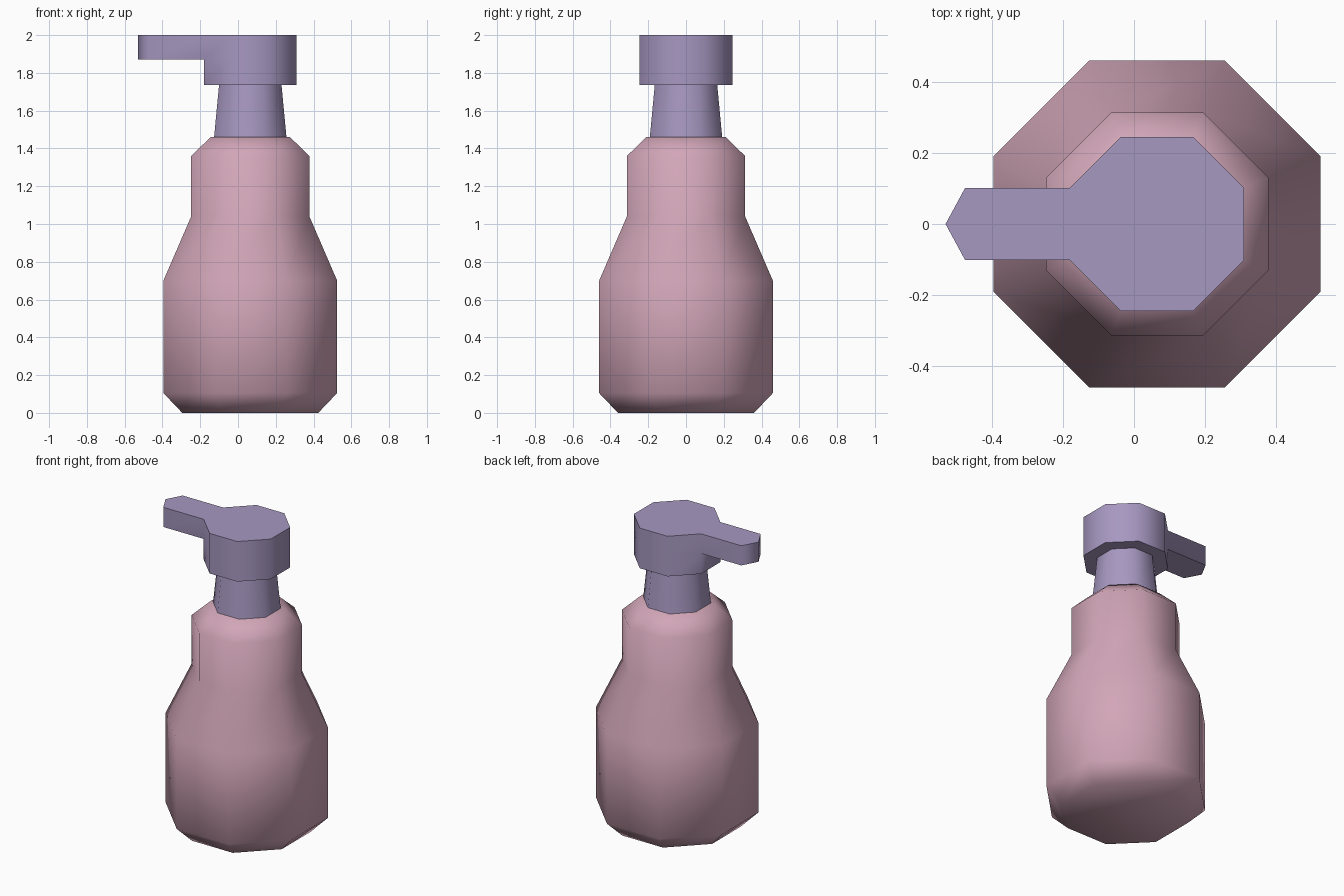
import bpy, bmesh, math

cube = bpy.data.objects.get("Cube")
if cube:
    bpy.data.objects.remove(cube, do_unlink=True)

AXIS_X = 0.065
SIDES = 8


def linear(c):
    c /= 255
    return ((c + 0.055) / 1.055) ** 2.4


def material(name, rgb):
    colour = [linear(c) for c in rgb] + [1]
    mat = bpy.data.materials.new(name)
    mat.use_nodes = True
    mat.diffuse_color = colour
    mat.node_tree.nodes["Principled BSDF"].inputs["Base Color"].default_value = colour
    return mat


def octagon_tower(profile):
    """Stack octagon rings given as (flat half-width, height), capped at both ends."""
    bm = bmesh.new()
    rings = []
    for half, z in profile:
        radius = half / math.cos(math.pi / SIDES)
        angles = [(i + 0.5) * math.tau / SIDES for i in range(SIDES)]
        rings.append([bm.verts.new((AXIS_X + radius * math.cos(a), radius * math.sin(a), z))
                      for a in angles])
    for low, high in zip(rings, rings[1:]):
        for i in range(SIDES):
            j = (i + 1) % SIDES
            bm.faces.new((low[i], low[j], high[j], high[i]))
    bm.faces.new(rings[0][::-1])
    bm.faces.new(rings[-1])
    return bm


def finish(bm, name, mat, angle):
    bmesh.ops.recalc_face_normals(bm, faces=bm.faces[:])
    mesh = bpy.data.meshes.new(name)
    bm.to_mesh(mesh)
    bm.free()
    mesh.materials.append(mat)
    obj = bpy.data.objects.new(name, mesh)
    bpy.context.collection.objects.link(obj)
    bpy.ops.object.select_all(action='DESELECT')
    obj.select_set(True)
    bpy.context.view_layer.objects.active = obj
    bpy.ops.object.shade_smooth_by_angle(angle=math.radians(angle))
    return obj


pink = material("soft_pink", (210, 166, 184))
purple = material("muted_purple", (167, 152, 193))

# Bottle body with chamfered base and shoulders
body = octagon_tower([(0.36, 0), (0.46, 0.105), (0.46, 0.70), (0.313, 1.04),
                      (0.313, 1.36), (0.21, 1.46)])
finish(body, "bottle", pink, 60)

# Tapered pump neck
finish(octagon_tower([(0.192, 1.455), (0.165, 1.74)]), "pump_neck", purple, 65)

# Pump head, with the spout pulled out of its upper right-hand side
head = octagon_tower([(0.245, 1.735), (0.245, 1.87), (0.245, 2.0)])
head.normal_update()
side = next(f for f in head.faces
            if f.normal.x < -0.99 and f.calc_center_median().z > 1.9)
end = bmesh.ops.extrude_discrete_faces(head, faces=[side])["faces"][0]
for v in end.verts:
    v.co.x = -0.475

# Pointed spout tip
level = [e for e in end.edges if abs(e.verts[0].co.z - e.verts[1].co.z) < 0.01]
split = bmesh.ops.subdivide_edges(head, edges=level, cuts=1)
for v in split["geom_inner"]:
    if isinstance(v, bmesh.types.BMVert):
        v.co.x = -0.53
finish(head, "pump_head_and_spout", purple, 65)
